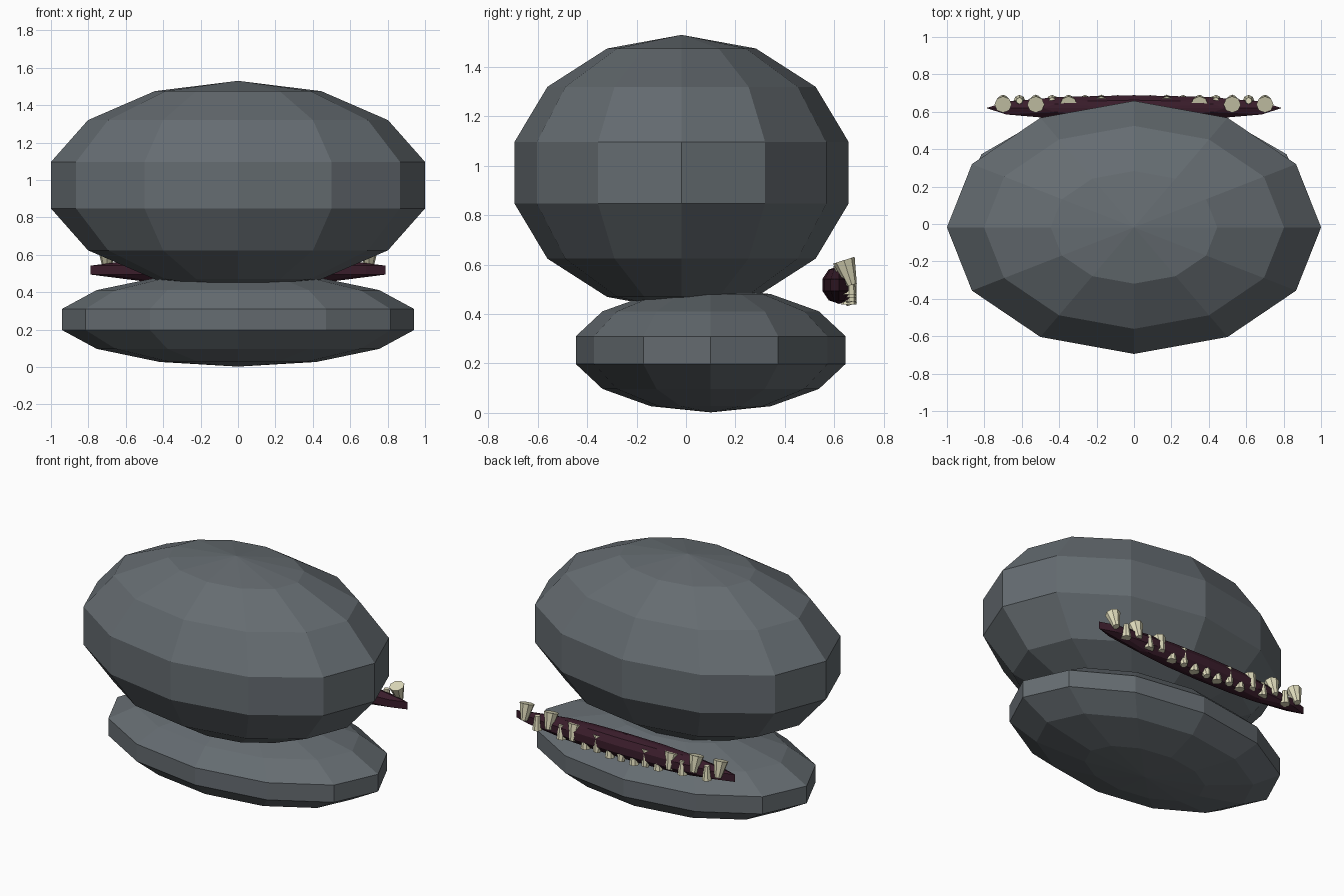
import bpy
from math import radians, cos, pi

if "Cube" in bpy.data.objects:
    bpy.data.objects.remove(bpy.data.objects["Cube"])


def material(name, rgb):
    m = bpy.data.materials.new(name)
    m.diffuse_color = (*rgb, 1)
    m.use_nodes = True
    m.node_tree.nodes["Principled BSDF"].inputs["Base Color"].default_value = m.diffuse_color
    return m


SKIN = material("slate_skin", (0.13, 0.15, 0.165))
GUM = material("dark_gum", (0.042, 0.012, 0.024))
IVORY = material("ivory", (0.74, 0.71, 0.50))


def ellipsoid(name, centre, radii, rings, mat):
    bpy.ops.mesh.primitive_uv_sphere_add(segments=12, ring_count=rings, radius=1, location=centre)
    ob = bpy.context.object
    ob.name = name
    ob.scale = radii
    bpy.ops.object.transform_apply(location=False, rotation=False, scale=True)
    ob.data.materials.append(mat)
    return ob


def tooth(name, centre, r_bottom, r_top, length, tilt):
    bpy.ops.mesh.primitive_cone_add(vertices=8, radius1=r_bottom, radius2=r_top, depth=length,
                                    location=centre, rotation=(radians(tilt), 0, 0))
    ob = bpy.context.object
    ob.name = name
    ob.data.materials.append(IVORY)


def sag(x):
    """1 in the middle of the mouth, falling to 0 at its corners."""
    return 0.5 * (1 + cos(pi * x / 0.7))


# head and lower jaw
ellipsoid("head", (0, -0.018, 0.972), (1.026, 0.694, 0.558), 7, SKIN)
ellipsoid("lower_jaw", (0, 0.10, 0.254), (0.966, 0.56, 0.252), 7, SKIN)

# mouth strip
ellipsoid("mouth", (0, 0.62, 0.518), (0.83, 0.072, 0.077), 5, GUM)

# upper teeth: wide at the top, tips leaning outwards, row sagging in the middle
for i in range(9):
    x = (i - 4) * 0.175
    tooth(f"upper_tooth_{i + 1}", (x, 0.655, 0.568 - 0.08 * sag(x)), 0.021, 0.046, 0.105, 18)

# lower teeth: wide at the bottom, set between the upper ones
for i in range(8):
    x = (i - 3.5) * 0.175
    tooth(f"lower_tooth_{i + 1}", (x, 0.659, 0.525 - 0.042 * sag(x)), 0.031, 0.017, 0.09, 0)
